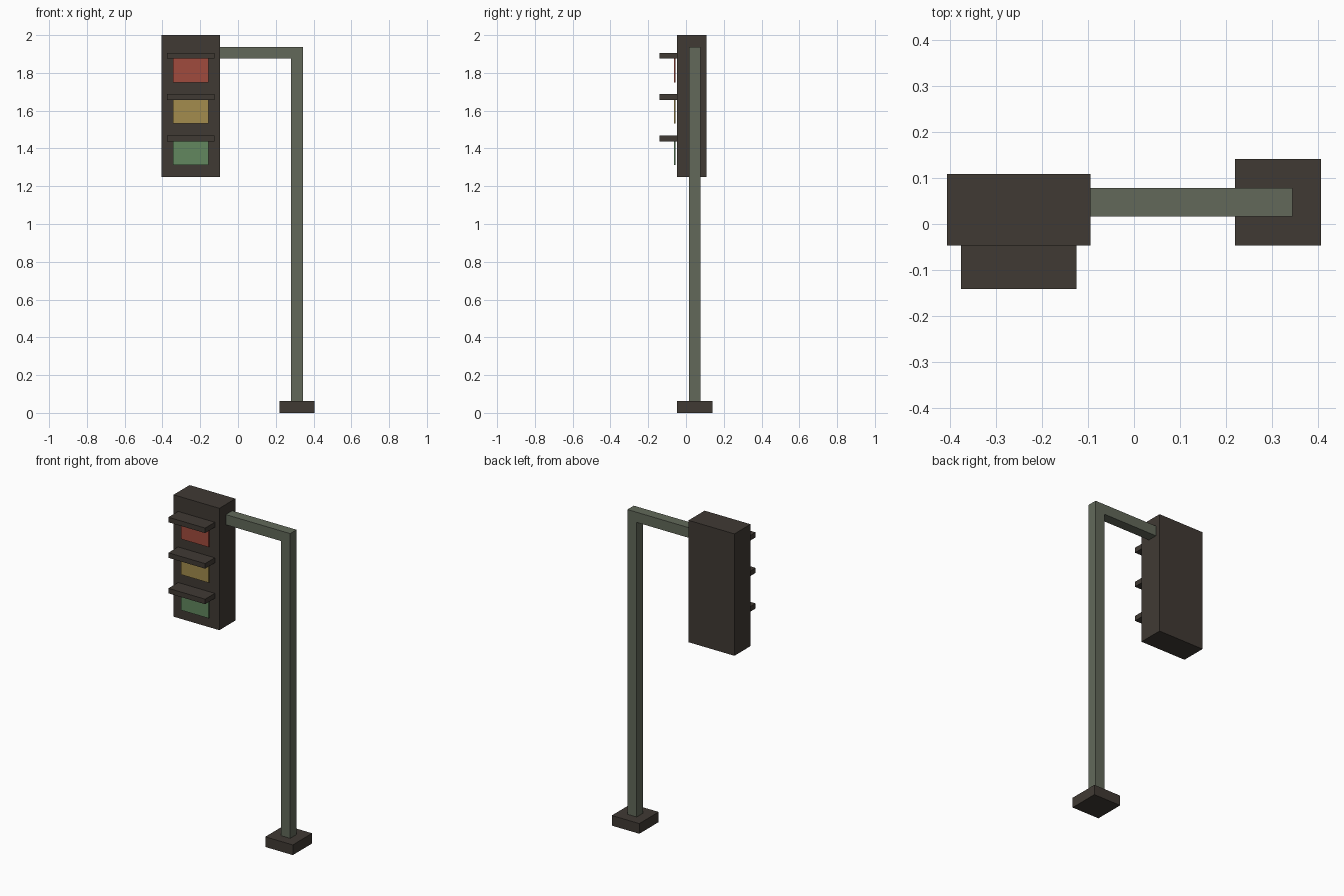
import bpy
import bmesh

if "Cube" in bpy.data.objects:
    bpy.data.objects.remove(bpy.data.objects["Cube"])


def srgb(r, g, b):
    """Convert 0-255 display values to a linear colour."""
    def lin(c):
        c /= 255
        return c / 12.92 if c <= 0.04045 else ((c + 0.055) / 1.055) ** 2.4
    return (lin(r), lin(g), lin(b), 1)


def material(name, rgb):
    mat = bpy.data.materials.new(name)
    mat.diffuse_color = srgb(*rgb)
    mat.use_nodes = True
    mat.node_tree.nodes["Principled BSDF"].inputs["Base Color"].default_value = mat.diffuse_color
    return mat


def box(name, mat, x, y, z):
    """Box from its (min, max) range on each axis."""
    bm = bmesh.new()
    bmesh.ops.create_cube(bm, size=1)
    for v in bm.verts:
        for i, (lo, hi) in enumerate((x, y, z)):
            v.co[i] = hi if v.co[i] > 0 else lo
    mesh = bpy.data.meshes.new(name)
    bm.to_mesh(mesh)
    bm.free()
    mesh.materials.append(mat)
    obj = bpy.data.objects.new(name, mesh)
    bpy.context.collection.objects.link(obj)
    return obj


charcoal = material("charcoal", (64, 58, 52))
grey_green = material("grey green", (98, 105, 90))
lamps = (
    ("red", material("red", (160, 75, 61))),
    ("amber", material("amber", (163, 140, 77))),
    ("green", material("green", (98, 135, 95))),
)

# Base block
box("base", charcoal, (0.219, 0.406), (-0.047, 0.141), (0, 0.0625))

# Post and arm: one L-shaped profile extruded through its depth
profile = [(0.281, 0.0625), (0.344, 0.0625), (0.344, 1.9375),
           (-0.094, 1.9375), (-0.094, 1.875), (0.281, 1.875)]
bm = bmesh.new()
face = bm.faces.new([bm.verts.new((px, 0.016, pz)) for px, pz in profile])
extruded = bmesh.ops.extrude_face_region(bm, geom=[face], use_keep_orig=True)
for v in extruded["geom"]:
    if isinstance(v, bmesh.types.BMVert):
        v.co.y = 0.078
bmesh.ops.recalc_face_normals(bm, faces=bm.faces)
mesh = bpy.data.meshes.new("post_and_arm")
bm.to_mesh(mesh)
bm.free()
mesh.materials.append(grey_green)
bpy.context.collection.objects.link(bpy.data.objects.new("post_and_arm", mesh))

# Signal housing
box("housing", charcoal, (-0.406, -0.094), (-0.047, 0.109), (1.25, 2.0))

# Lamp plates, each under its own visor
for i, (name, mat) in enumerate(lamps):
    top = 1.875 - i * 0.21875
    box(name + "_lamp", mat, (-0.344, -0.156), (-0.0625, -0.0565), (top - 0.125, top))
    box(name + "_visor", charcoal, (-0.375, -0.125), (-0.141, -0.047), (top, top + 0.031))
